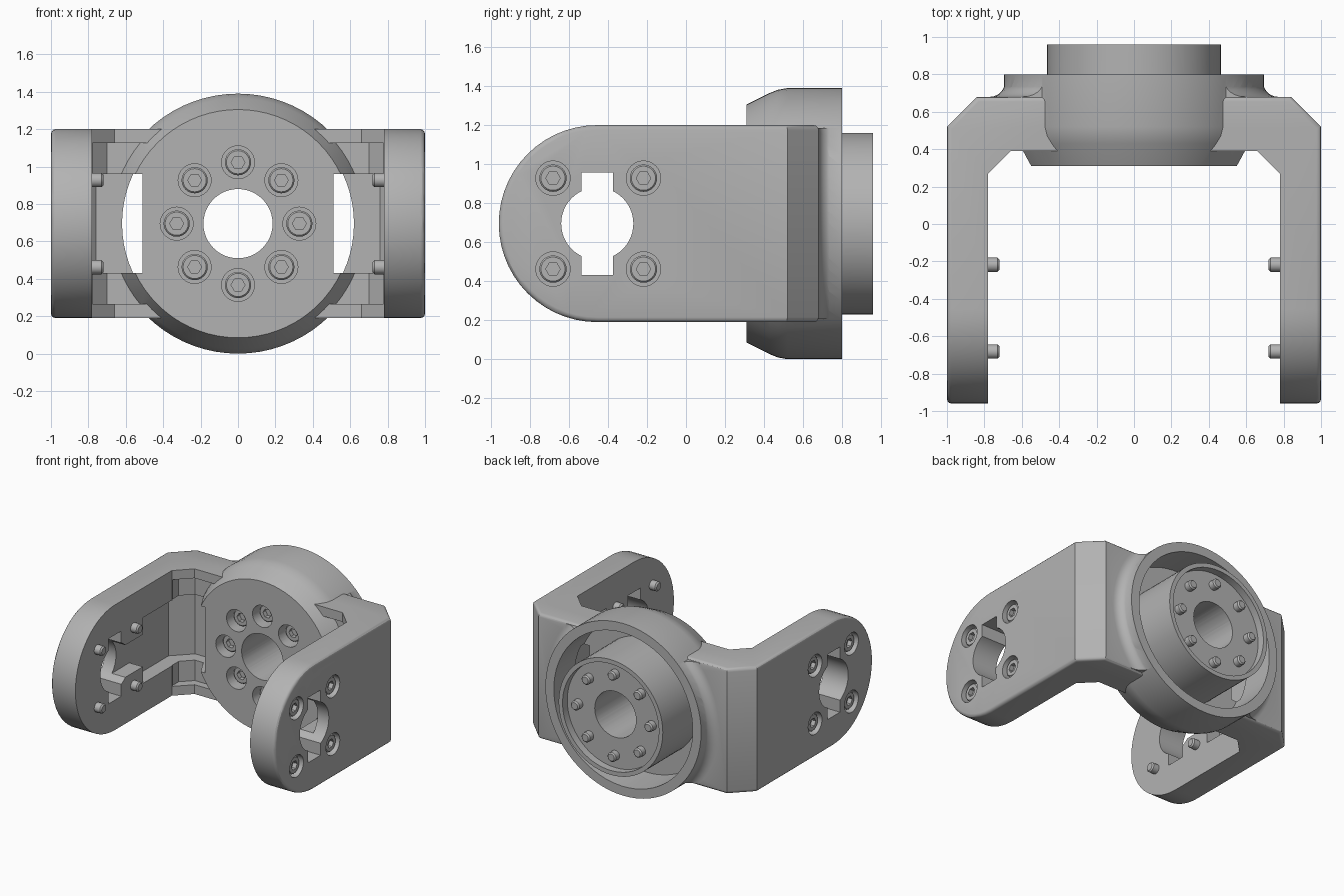
import bpy, bmesh
from math import cos, sin, pi, radians
from mathutils import Matrix, Vector

C = 0.695            # height of the main axis
EYE_Y = -0.455       # centre of the rounded arm ends

if "Cube" in bpy.data.objects:
    bpy.data.objects.remove(bpy.data.objects["Cube"], do_unlink=True)

metal = bpy.data.materials.new("grey metal")
metal.use_nodes = True
metal.diffuse_color = (0.45, 0.45, 0.45, 1)
metal.node_tree.nodes["Principled BSDF"].inputs["Base Color"].default_value = (0.45, 0.45, 0.45, 1)


def finish(name, bm):
    bmesh.ops.remove_doubles(bm, verts=bm.verts, dist=1e-5)
    bmesh.ops.recalc_face_normals(bm, faces=bm.faces)
    mesh = bpy.data.meshes.new(name)
    bm.to_mesh(mesh)
    bm.free()
    obj = bpy.data.objects.new(name, mesh)
    bpy.context.collection.objects.link(obj)
    return obj


def prism(name, pts, lo, hi, axis):
    """Extrude a 2D outline between lo and hi along an axis."""
    place = {"x": lambda a, b, h: (h, a, b),
             "y": lambda a, b, h: (a, h, b),
             "z": lambda a, b, h: (a, b, h)}[axis]
    bm = bmesh.new()
    face = bm.faces.new([bm.verts.new(place(a, b, lo)) for a, b in pts])
    new = bmesh.ops.extrude_face_region(bm, geom=[face])["geom"]
    shift = Vector(place(0, 0, hi - lo))
    bmesh.ops.translate(bm, vec=shift, verts=[v for v in new if isinstance(v, bmesh.types.BMVert)])
    return finish(name, bm)


def lathe(name, profile, closed=False, steps=72):
    """Revolve (radius, y) points about the main axis."""
    bm = bmesh.new()
    vs = [bm.verts.new((r, y, C)) for r, y in profile]
    edges = [bm.edges.new(p) for p in zip(vs, vs[1:])]
    if closed:
        edges.append(bm.edges.new((vs[-1], vs[0])))
    bmesh.ops.spin(bm, geom=vs + edges, cent=(0, 0, C), axis=(0, 1, 0),
                   angle=2 * pi, steps=steps, use_merge=False)
    return finish(name, bm)


def circle(a, b, r, n=32):
    return [(a + r * cos(2 * pi * i / n), b + r * sin(2 * pi * i / n)) for i in range(n)]


def rect(a0, a1, b0, b1):
    return [(a0, b0), (a1, b0), (a1, b1), (a0, b1)]


def combine(target, tool, operation):
    mod = target.modifiers.new("combine", "BOOLEAN")
    mod.operation, mod.object, mod.solver = operation, tool, "EXACT"
    bpy.context.view_layer.objects.active = target
    bpy.ops.object.modifier_apply(modifier=mod.name)
    bpy.data.objects.remove(tool, do_unlink=True)


def cut(target, tool):
    combine(target, tool, "DIFFERENCE")


def polish(obj):
    obj.data.materials.clear()
    obj.data.materials.append(metal)
    bpy.ops.object.select_all(action="DESELECT")
    obj.select_set(True)
    bpy.context.view_layer.objects.active = obj
    bpy.ops.object.shade_smooth_by_angle(angle=radians(30))


def round_outer_rim(obj, s):
    """Round the edges between the outer faces and the sides of an arm."""
    def outer(f):
        n = f.normal
        return ((n.x * s > 0.9 and f.calc_center_median().x * s > 0.9)
                or (n.x * s > 0.5 and n.y > 0.5) or (n.y > 0.9))
    bm = bmesh.new()
    bm.from_mesh(obj.data)
    bm.normal_update()
    rim = [e for e in bm.edges if len(e.link_faces) == 2
           and outer(e.link_faces[0]) != outer(e.link_faces[1])
           and not any(abs(f.normal.x) > 0.9 and f.normal.x * s < 0 for f in e.link_faces)]
    bmesh.ops.bevel(bm, geom=rim, offset=0.025, segments=3, profile=0.5, affect="EDGES")
    bm.to_mesh(obj.data)
    bm.free()


def make_arm(s):
    outline = [(.3, .39), (.66, .39), (.78, .27), (.78, -1.1),
               (1, -1.1), (1, .52), (.84, .68), (.3, .68)]
    arm = prism("arm", [(x * s, y) for x, y in outline], -0.1, 1.5, "z")
    # rounded front end
    end = [(EYE_Y + 0.505 * cos(a), C + 0.505 * sin(a))
           for a in (pi / 2 + pi * i / 28 for i in range(29))]
    combine(arm, prism("end", end + [(1, C - 0.505), (1, C + 0.505)], s * 0.2, s * 1.2, "x"), "INTERSECT")
    round_outer_rim(arm, s)
    # shallow relief in the inner corner
    relief = [(.2, .2), (.7, .2), (.785, .28), (.785, .365), (.70, .45), (.2, .45)]
    cut(arm, prism("relief", [(x * s, y) for x, y in relief], C - 0.43, C + 0.43, "z"))
    return arm


# Collar with the central hub, still solid between them
bracket = lathe("bracket", [(0, .31), (.61, .31), (.67, .43), (.686, .47), (.695, .52), (.695, .8),
                            (.465, .8), (.465, .96), (.43, .96), (.43, .9), (0, .9)])
for s in (-1, 1):
    combine(bracket, make_arm(s), "UNION")

# Concave blend between collar and arms
arc = [(.77 - .08 * sin(a), .76 - .08 * cos(a)) for a in (pi / 2 * i / 6 for i in range(7))]
blend = lathe("blend", [(.65, .655), (.772, .655)] + arc + [(.65, .765)], closed=True)
combine(blend, prism("slab", rect(-1, 1, C - 0.49, C + 0.49), 0, 1, "y"), "INTERSECT")
combine(bracket, blend, "UNION")

# Ring gap around the hub, and the bore
cut(bracket, lathe("gap", [(.465, .5), (.62, .5), (.62, 1.1), (.465, 1.1)], closed=True))
cut(bracket, prism("bore", circle(0, C, 0.185, 48), 0, 1.2, "y"))

# Cable channel and keyhole in each arm
for s in (-1, 1):
    channel = [(.51, .2), (.7, .2), (.7, -.1), (.9, -.1), (.9, .4), (.76, .54), (.51, .54)]
    cut(bracket, prism("channel", [(x * s, y) for x, y in channel], C - 0.265, C + 0.265, "z"))
    link = rect(min(.7 * s, .9 * s), max(.7 * s, .9 * s), EYE_Y, 0)
    cut(bracket, prism("link", link, C - 0.13, C + 0.13, "z"))
    cut(bracket, prism("eye", circle(EYE_Y, C, 0.185, 48), s * 0.6, s * 1.2, "x"))
    slot = rect(EYE_Y - 0.08, EYE_Y + 0.08, C - 0.263, C + 0.263)
    cut(bracket, prism("slot", slot, s * 0.6, s * 1.2, "x"))

# Screw pockets
hub_spots = [(.328 * cos(pi / 4 * i), C + .328 * sin(pi / 4 * i)) for i in range(8)]
arm_spots = [(y, C + dz) for y in (-.682, -.218) for dz in (-.233, .233)]
for a, b in hub_spots:
    cut(bracket, prism("pocket", circle(a, b, 0.088), 0.2, 0.45, "y"))
for s in (-1, 1):
    for a, b in arm_spots:
        cut(bracket, prism("pocket", circle(a, b, 0.088), s * 0.9, s * 1.1, "x"))
polish(bracket)


def make_screw(name, head, length):
    """Socket screw with its head top at the origin, pointing along -z."""
    bm = bmesh.new()
    profile = [(0, 0), (.062, 0), (.07, -.008), (.07, -head), (.038, -head),
               (.038, -length + .01), (.028, -length), (0, -length)]
    vs = [bm.verts.new((r, 0, z)) for r, z in profile]
    edges = [bm.edges.new(p) for p in zip(vs, vs[1:])]
    bmesh.ops.spin(bm, geom=vs + edges, cent=(0, 0, 0), axis=(0, 0, 1), angle=2 * pi, steps=24)
    screw = finish(name, bm)
    cut(screw, prism("socket", circle(0, 0, 0.037, 6), -0.035, 0.1, "z"))
    polish(screw)
    return screw


def place_screws(first, places):
    for i, (location, direction) in enumerate(places):
        obj = first if i == 0 else first.copy()
        if i:
            bpy.context.collection.objects.link(obj)
        turn = Vector(direction).to_track_quat("Z", "Y").to_matrix().to_4x4()
        obj.matrix_world = Matrix.Translation(location) @ turn


# Screws through the hub and through the arms
place_screws(make_screw("hub_screw", 0.085, 0.585),
             [((a, .37, b), (0, -1, 0)) for a, b in hub_spots])
place_screws(make_screw("arm_screw", 0.075, 0.26),
             [((s * .98, a, b), (s, 0, 0)) for s in (-1, 1) for a, b in arm_spots])
